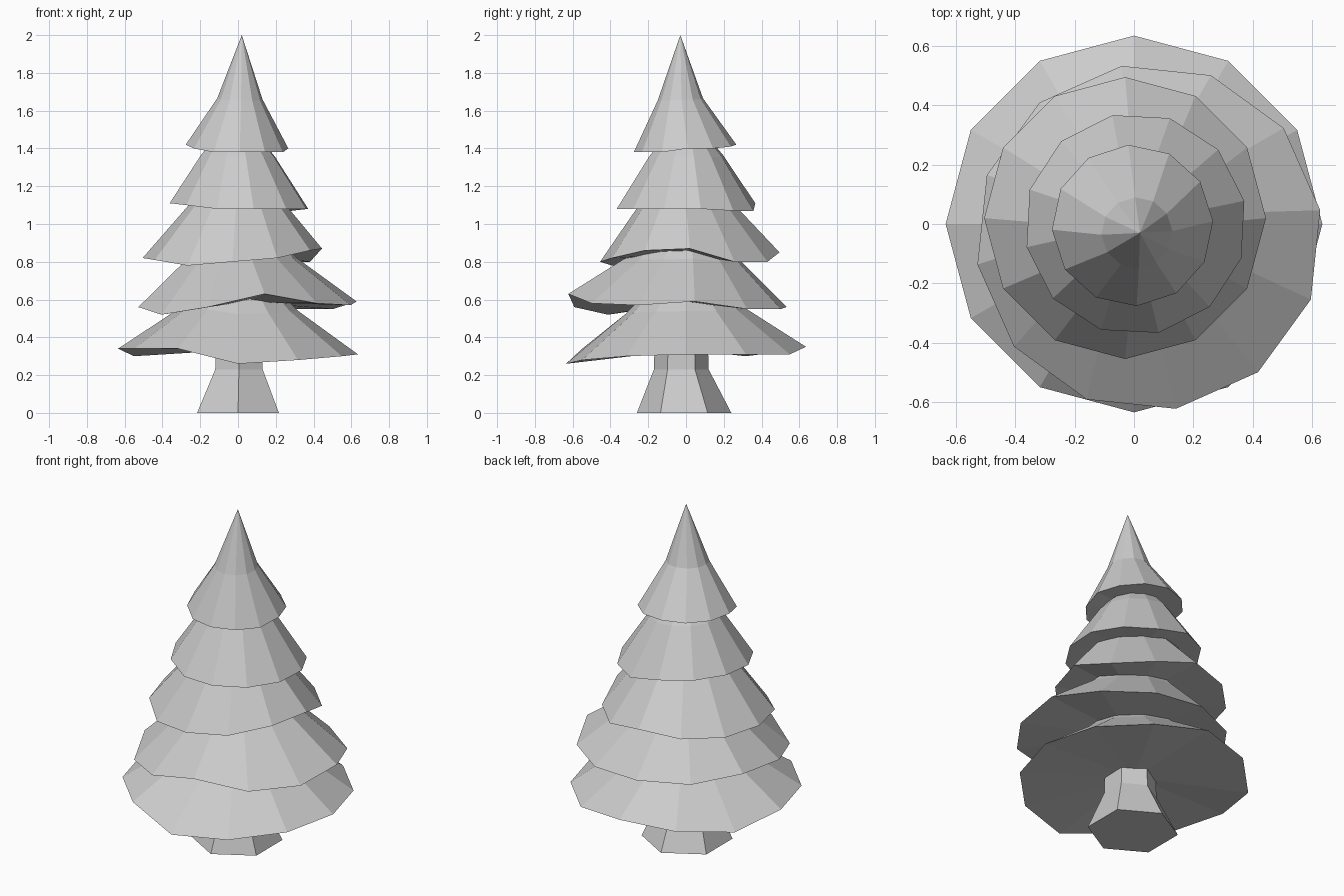
import bpy
import bmesh
from math import cos, sin, radians, tau

default_cube = bpy.data.objects.get("Cube")
if default_cube:
    bpy.data.objects.remove(default_cube, do_unlink=True)

grey = bpy.data.materials.new("plain_grey")
grey.use_nodes = True
grey.diffuse_color = (0.6, 0.6, 0.6, 1)
grey.node_tree.nodes["Principled BSDF"].inputs["Base Color"].default_value = (0.6, 0.6, 0.6, 1)


def ring(bm, center, radius, heights, turn):
    """Ring of vertices starting at the front, one per height."""
    count = len(heights)
    verts = []
    for i, z in enumerate(heights):
        angle = tau * i / count + radians(turn - 90)
        verts.append(bm.verts.new((center[0] + radius * cos(angle),
                                   center[1] + radius * sin(angle), z)))
    return verts


def fan(bm, verts, tip):
    """Close a ring with triangles to a single point."""
    point = bm.verts.new(tip)
    for i, v in enumerate(verts):
        bm.faces.new((v, verts[i - 1], point))


def bridge(bm, lower, upper):
    for i in range(len(lower)):
        bm.faces.new((lower[i - 1], lower[i], upper[i], upper[i - 1]))


def finish(bm, name):
    bmesh.ops.recalc_face_normals(bm, faces=bm.faces)
    mesh = bpy.data.meshes.new(name)
    bm.to_mesh(mesh)
    bm.free()
    mesh.materials.append(grey)
    obj = bpy.data.objects.new(name, mesh)
    bpy.context.collection.objects.link(obj)
    return obj


def make_tier(name, rim, rim_heights, turn, mid, tip):
    """Flared skirt of branches: uneven rim, mid ring, pointed top.

    rim is (x, y, radius), mid is (x, y, radius, z), rim_heights are in hundredths.
    """
    bm = bmesh.new()
    heights = [h / 100 for h in rim_heights]
    mean = sum(heights) / len(heights)
    low = ring(bm, rim[:2], rim[2], heights, turn)
    # the mid ring follows a little of the rim's waviness
    mid_heights = [mid[3] + 0.3 * (h - mean) for h in heights]
    high = ring(bm, mid[:2], mid[2], mid_heights, turn)
    bridge(bm, low, high)
    fan(bm, high, tip)
    fan(bm, low, (mid[0], mid[1], mean + 0.02))
    return finish(bm, name)


# Branch tiers, bottom to top
make_tier("bottom_branches", (0, 0, 0.635),
          (26, 28, 30, 31, 31, 31, 35, 33, 30, 34, 34, 34), 0,
          (0, 0, 0.32, 0.54), (0, 0, 0.85))
make_tier("lower_branches", (0.05, -0.045, 0.585),
          (63, 58, 57, 59, 55, 55, 56, 56, 58, 56, 52, 56), 9,
          (0.02, -0.01, 0.3, 0.81), (0, 0, 1.15))
make_tier("middle_branches", (-0.03, 0.02, 0.475),
          (80, 82, 86, 87, 80, 80, 85, 83, 82, 82, 81, 78), 0,
          (-0.01, 0, 0.26, 1.09), (0, 0, 1.45))
make_tier("upper_branches", (0.005, 0, 0.375),
          (108, 108, 108, 108, 107, 107, 111, 112, 112, 111, 110, 108), 12,
          (0, 0, 0.2, 1.36), (0, 0, 1.6))
make_tier("top_branches", (-0.005, -0.005, 0.272),
          (138, 138, 138, 140, 140, 141, 142, 142, 142, 142, 140, 138), 3,
          (0.01, -0.03, 0.12, 1.66), (0.02, -0.03, 2))

# Six-sided trunk that spreads at the foot
bm = bmesh.new()
foot = ring(bm, (0, -0.01), 0.25, [0] * 6, 0)
neck = ring(bm, (0.005, -0.025), 0.145, [0.23] * 6, 0)
top = ring(bm, (0.005, -0.025), 0.14, [0.4] * 6, 0)
bridge(bm, foot, neck)
bridge(bm, neck, top)
bm.faces.new(foot)
bm.faces.new(top)
finish(bm, "trunk")
